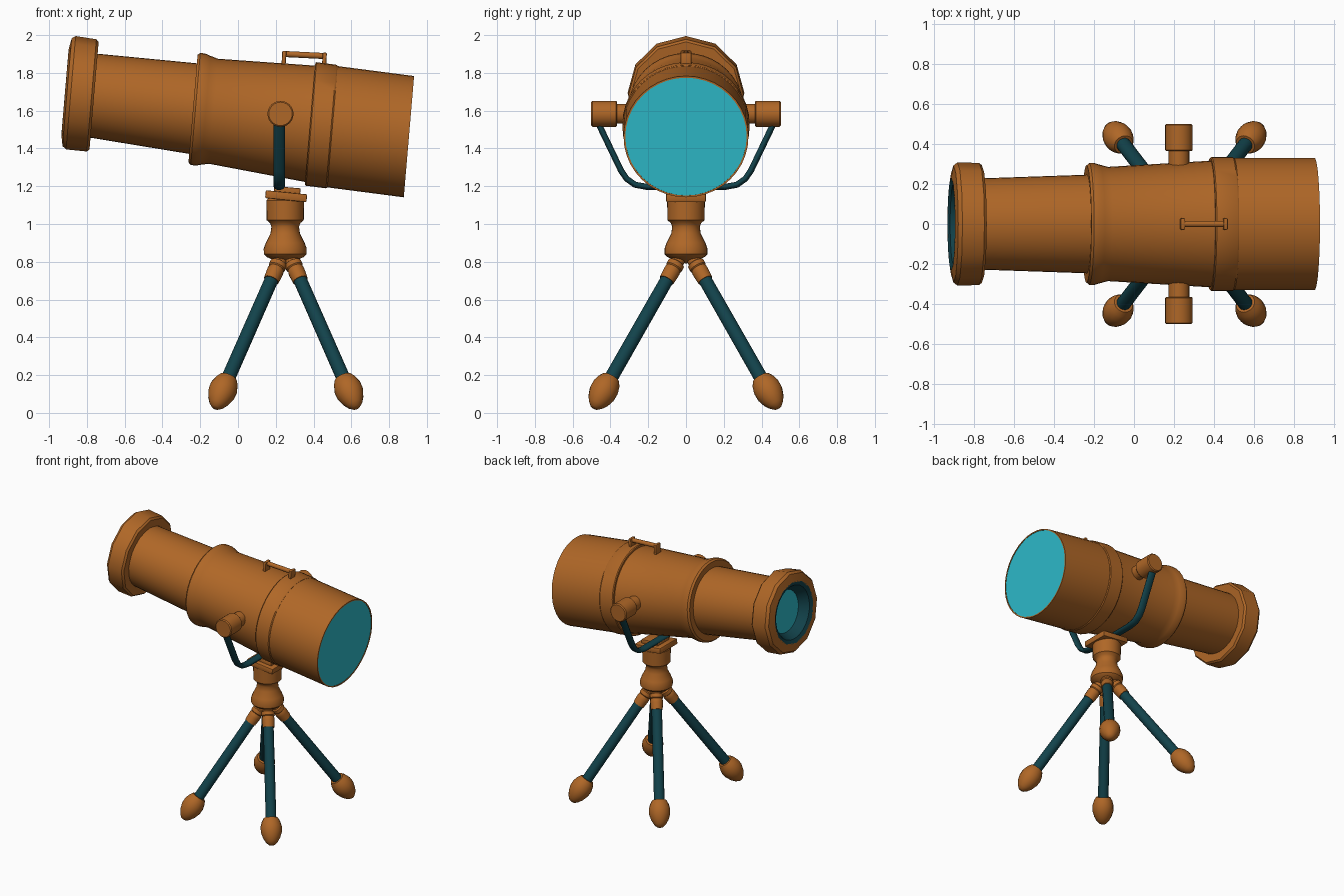
import bpy, bmesh, math
from mathutils import Matrix, Vector

cube = bpy.data.objects.get("Cube")
if cube:
    bpy.data.objects.remove(cube, do_unlink=True)


def material(name, rgb):
    m = bpy.data.materials.new(name)
    m.use_nodes = True
    m.diffuse_color = (*rgb, 1)
    m.node_tree.nodes["Principled BSDF"].inputs["Base Color"].default_value = (*rgb, 1)
    return m


COPPER = material("copper", (0.43, 0.135, 0.02))
TEAL = material("dark teal", (0.006, 0.055, 0.07))
GLASS = material("cyan glass", (0.027, 0.5, 0.6))


def finish(bm, name, mat, matrix=Matrix(), angle=35):
    """Turn a bmesh into a shaded object, baking in the placement."""
    bmesh.ops.remove_doubles(bm, verts=bm.verts, dist=1e-5)
    bmesh.ops.recalc_face_normals(bm, faces=bm.faces)
    bm.transform(matrix)
    mesh = bpy.data.meshes.new(name)
    bm.to_mesh(mesh)
    bm.free()
    mesh.materials.append(mat)
    ob = bpy.data.objects.new(name, mesh)
    bpy.context.collection.objects.link(ob)
    bpy.ops.object.select_all(action="DESELECT")
    ob.select_set(True)
    bpy.context.view_layer.objects.active = ob
    bpy.ops.object.shade_smooth_by_angle(angle=math.radians(angle))
    return ob


def lathe(name, profile, mat, matrix=Matrix(), sides=32, angle=35):
    """Spin (distance, radius) pairs around the local x axis."""
    bm = bmesh.new()
    verts = [bm.verts.new((d, 0, r)) for d, r in profile]
    edges = [bm.edges.new(pair) for pair in zip(verts, verts[1:])]
    bmesh.ops.spin(bm, geom=verts + edges, axis=(1, 0, 0), cent=(0, 0, 0),
                   steps=sides, angle=math.tau)
    return finish(bm, name, mat, matrix, angle)


def along(start, direction):
    """Placement whose local x axis runs from start along direction."""
    turn = Vector(direction).to_track_quat("X", "Z").to_matrix().to_4x4()
    return Matrix.Translation(start) @ turn


def box(name, center, size, mat, tilt=0, bevel=0.006):
    bm = bmesh.new()
    bmesh.ops.create_cube(bm, size=1)
    bm.transform(Matrix.Diagonal((*size, 1)))
    bmesh.ops.bevel(bm, geom=bm.edges[:], offset=bevel, segments=2, affect="EDGES", profile=0.5)
    return finish(bm, name, mat, Matrix.Translation(center) @ Matrix.Rotation(tilt, 4, "Y"))


# Telescope tube, tilted with the eyepiece end up
TUBE = Matrix(((1, 0, 0.085, 0), (0, 1.03, 0, 0), (-0.13, 0, 1, 1.58), (0, 0, 0, 1)))

lathe("rear_tube", [(-0.8, 0.221), (-0.2, 0.241)], COPPER, TUBE, 40)
lathe("main_tube", [(-0.235, 0.235), (-0.238, 0.285), (-0.225, 0.296), (-0.2, 0.297),
                    (-0.17, 0.288), (-0.13, 0.278), (0.4, 0.309)], COPPER, TUBE, 40)
lathe("tube_band", [(0.382, 0.3), (0.382, 0.322), (0.388, 0.327), (0.493, 0.327),
                    (0.5, 0.322), (0.5, 0.3)], COPPER, TUBE, 40)
lathe("front_tube", [(0.48, 0.321), (0.905, 0.321), (0.905, 0.312), (0.88, 0.312)],
      COPPER, TUBE, 40)
lathe("front_lens", [(0.902, 0), (0.902, 0.313)], GLASS, TUBE, 40)

# Eyepiece with a chunky faceted rim and a funnel to the glass
lathe("eyepiece_rim", [(-0.8, 0.21), (-0.765, 0.225), (-0.762, 0.285), (-0.775, 0.297),
                       (-0.885, 0.3), (-0.905, 0.285), (-0.916, 0.225)],
      COPPER, TUBE, 12, 32)
lathe("eyepiece_funnel", [(-0.916, 0.225), (-0.905, 0.195), (-0.84, 0.155)],
      TEAL, TUBE, 24)
lathe("eyepiece_lens", [(-0.84, 0), (-0.84, 0.156)], GLASS, TUBE, 24)

# Carrying handle on top
for label, x, z in (("rear", 0.243, 1.872), ("front", 0.457, 1.862)):
    box(label + "_handle_post", (x, 0, z), (0.022, 0.058, 0.09), COPPER, 0.06)
lathe("handle_bar", [(0, 0), (0, 0.016), (0.215, 0.016), (0.215, 0)], COPPER,
      along((0.243, 0, 1.9), (1, 0, -0.05)), 12)

# Pivot knobs on both sides
for side, label in ((1, "back"), (-1, "front")):
    lathe(label + "_pivot_knob",
          [(0.29, 0.052), (0.365, 0.052), (0.365, 0.064), (0.371, 0.069), (0.495, 0.069),
           (0.502, 0.062), (0.502, 0)], COPPER, along((0.225, 0, 1.583), (0, side, 0)), 24)

# Fork that cradles the tube: a bent bar, wider than thick
half = [(0.465, 1.535), (0.345, 1.285), (0.315, 1.24), (0.27, 1.208), (0.21, 1.197)]
path = half + [(-y, z) for y, z in reversed(half)]
curve = bpy.data.curves.new("fork", "CURVE")
curve.dimensions = "3D"
curve.bevel_depth = 0.017
curve.bevel_resolution = 3
curve.use_fill_caps = True
spline = curve.splines.new("POLY")
spline.points.add(len(path) - 1)
for point, (y, z) in zip(spline.points, path):
    point.co = (0, y, z, 1)
curve.materials.append(TEAL)
fork = bpy.data.objects.new("fork", curve)
fork.location.x = 0.218
fork.scale.x = 1.75
bpy.context.collection.objects.link(fork)

# Mount plate and turned column
box("mount_pad", (0.26, 0, 1.175), (0.14, 0.14, 0.04), COPPER, 0.09)
box("mount_plate", (0.255, 0, 1.147), (0.22, 0.21, 0.042), COPPER, 0.1)
lathe("column", [(0.79, 0), (0.8, 0.04), (0.825, 0.098), (0.84, 0.113), (0.87, 0.114),
                 (0.9, 0.103), (0.95, 0.078), (0.985, 0.073), (1.005, 0.08), (1.02, 0.098),
                 (1.125, 0.1), (1.135, 0.09), (1.135, 0)],
      COPPER, along((0.25, 0, 0), (0, 0, 1)), 28)

# Four splayed legs with collars and rounded feet
for sx, sy, label in ((1, 1, "left_back"), (1, -1, "left_front"),
                      (-1, 1, "right_back"), (-1, -1, "right_front")):
    place = along((0.253 + sx * 0.025, sy * 0.035, 0.82), (sx * 0.44, sy * 0.57, -1))
    lathe(label + "_leg", [(0.1, 0.036), (0.86, 0.037)], TEAL, place, 16)
    lathe(label + "_leg_collar",
          [(0, 0.036), (0.03, 0.036), (0.036, 0.046), (0.062, 0.046), (0.068, 0.04),
           (0.08, 0.044), (0.098, 0.044), (0.145, 0.041), (0.145, 0.03)], COPPER, place, 16)
    lathe(label + "_foot",
          [(0.785, 0.03), (0.785, 0.05), (0.81, 0.064), (0.845, 0.074), (0.885, 0.073),
           (0.925, 0.06), (0.955, 0.042), (0.975, 0.022), (0.98, 0)], COPPER, place, 16, 50)
